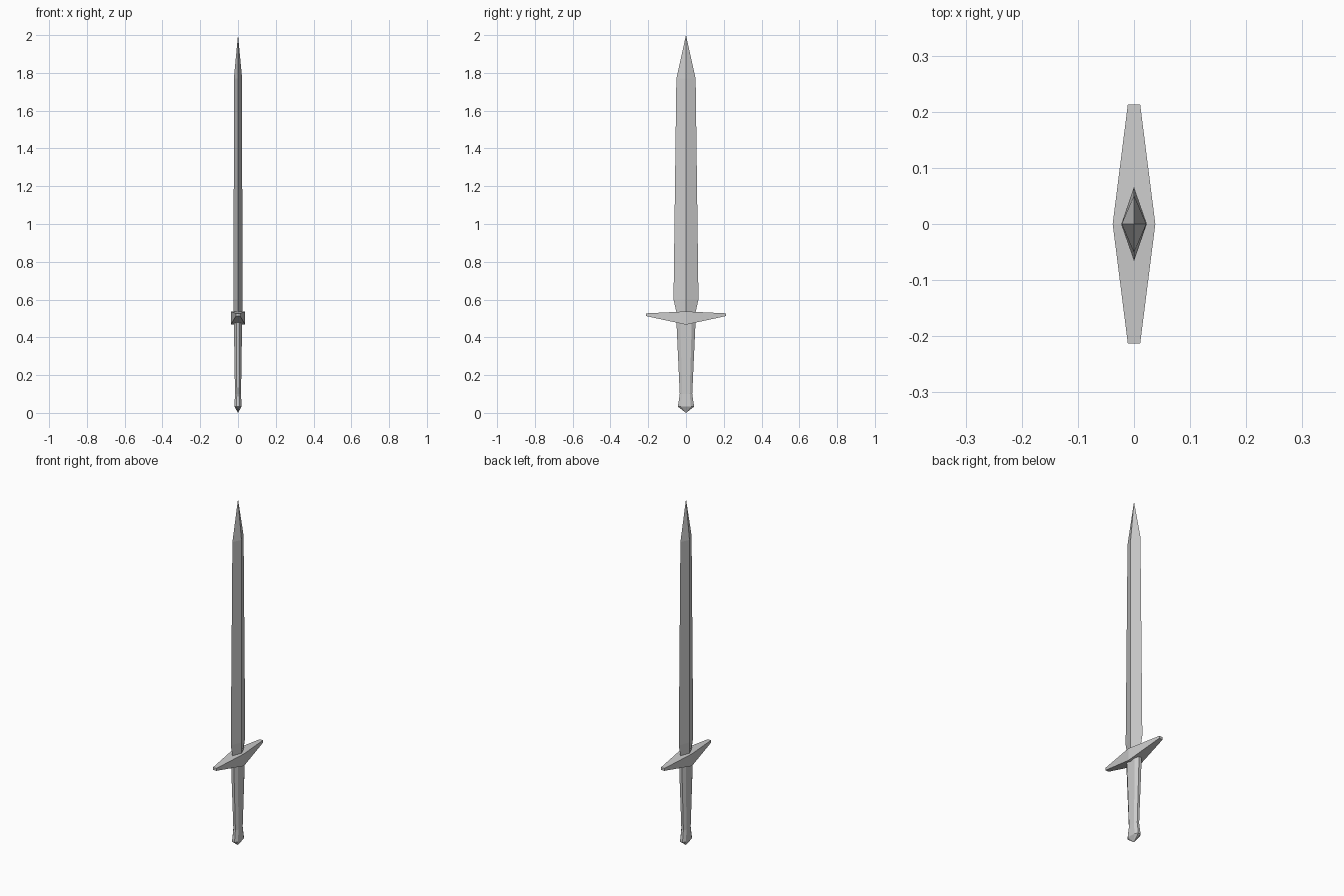
import bpy, bmesh

if "Cube" in bpy.data.objects:
    bpy.data.objects.remove(bpy.data.objects["Cube"])


def loft(name, rings):
    """Skin equal-sized point rings; close both ends with a flat cap."""
    bm = bmesh.new()
    loops = [[bm.verts.new(p) for p in ring] for ring in rings]
    n = len(loops[0])
    for a, b in zip(loops, loops[1:]):
        for i in range(n):
            j = (i + 1) % n
            bm.faces.new((a[i], a[j], b[j], b[i]))
    bm.faces.new(loops[0])
    bm.faces.new(loops[-1])
    bmesh.ops.remove_doubles(bm, verts=bm.verts[:], dist=0.0001)
    bmesh.ops.recalc_face_normals(bm, faces=bm.faces[:])
    mesh = bpy.data.meshes.new(name)
    bm.to_mesh(mesh)
    bm.free()
    obj = bpy.data.objects.new(name, mesh)
    bpy.context.collection.objects.link(obj)
    return obj


def diamond(hx, hy, z):
    return [(hx, 0, z), (0, hy, z), (-hx, 0, z), (0, -hy, z)]


def octagon(hx, hy, z):
    cx, cy = hx * 0.4, hy * 0.6
    return [(hx, -cy, z), (hx, cy, z), (cx, hy, z), (-cx, hy, z),
            (-hx, cy, z), (-hx, -cy, z), (-cx, -hy, z), (cx, -hy, z)]


def guard_section(y, hx, z0, z1):
    return [(-hx, y, z0), (hx, y, z0), (hx, y, z1), (-hx, y, z1)]


# Blade: diamond section, pinched at the guard, tapering to a point
loft("blade", [diamond(0.023, 0.05, 0.53), diamond(0.023, 0.066, 0.60),
               diamond(0.022, 0.051, 1.77), diamond(0.00001, 0.00001, 2.0)])

# Crossguard: thick in the middle, slim at both ends
end = (0.011, 0.513, 0.527)
loft("crossguard", [guard_section(-0.213, *end),
                    guard_section(0, 0.038, 0.467, 0.537),
                    guard_section(0.213, *end)])

# Grip with flared pommel coming to a low point
loft("grip", [octagon(0.00001, 0.00001, 0.0), octagon(0.019, 0.043, 0.033),
              octagon(0.016, 0.033, 0.10), octagon(0.022, 0.051, 0.49)])
